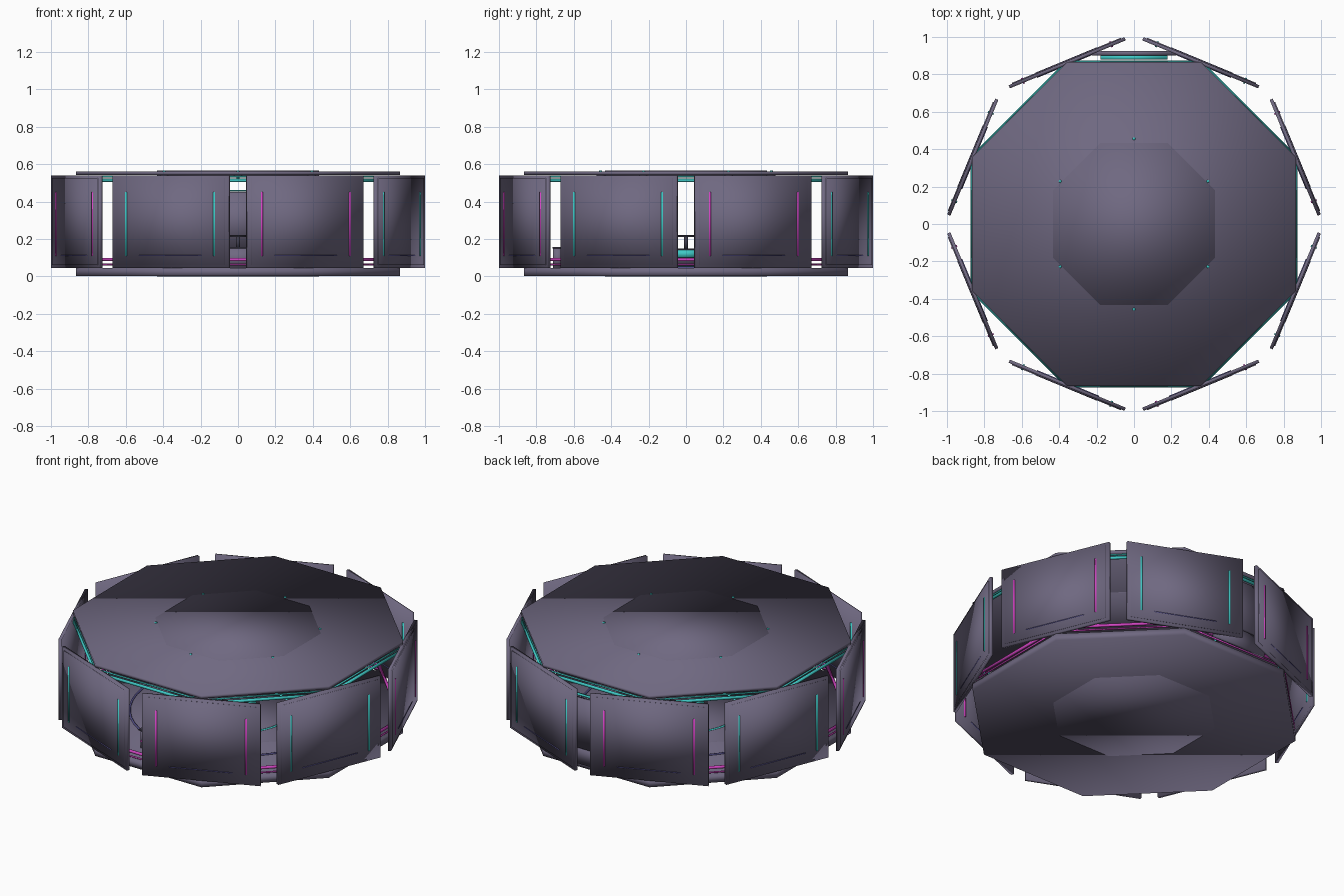
import bpy, math
from mathutils import Matrix, Vector

if "Cube" in bpy.data.objects:
    bpy.data.objects.remove(bpy.data.objects["Cube"])


def material(name, rgb):
    m = bpy.data.materials.new(name)
    m.use_nodes = True
    m.diffuse_color = (*rgb, 1)
    m.node_tree.nodes["Principled BSDF"].inputs["Base Color"].default_value = (*rgb, 1)
    return m


HULL = material("grey violet hull", (0.16, 0.14, 0.22))
DARK = material("dark metal", (0.05, 0.045, 0.07))
TEAL = material("teal glow", (0.05, 0.58, 0.56))
PINK = material("magenta glow", (0.65, 0.06, 0.55))
BLUE = material("dim blue trim", (0.09, 0.08, 0.25))
OCT = math.pi / 8
CORNER = 1 / math.cos(OCT)


def finish(name, mat, smooth=True):
    o = bpy.context.object
    o.name = name
    o.data.materials.append(mat)
    if smooth:
        bpy.ops.object.shade_smooth()
    return o


def box(name, mat, low, high, angle=0.0, smooth=True):
    """Box from local corners, x pointing outward, turned about the centre."""
    low, high = Vector(low), Vector(high)
    bpy.ops.mesh.primitive_cube_add(size=1)
    o = finish(name, mat, smooth)
    size = high - low
    o.data.transform(Matrix.Translation((low + high) / 2) @ Matrix.Diagonal((*size, 1)))
    o.rotation_euler.z = angle
    return o


def disc(name, mat, radius, z0, z1, sides=32, x=0, y=0, turn=0.0):
    bpy.ops.mesh.primitive_cylinder_add(vertices=sides, radius=radius, depth=z1 - z0,
                                        location=(x, y, (z0 + z1) / 2))
    o = finish(name, mat)
    o.data.transform(Matrix.Rotation(turn, 4, "Z"))
    return o


def ring(name, mat, radius, thick, z):
    bpy.ops.mesh.primitive_torus_add(major_radius=radius, minor_radius=thick, major_segments=48,
                                     minor_segments=8, location=(0, 0, z))
    return finish(name, mat)


def tube(name, mat, apothem, z, radius, half, angle):
    """Straight light tube lying along one side of the octagon."""
    bpy.ops.mesh.primitive_cylinder_add(vertices=10, radius=radius, depth=2 * half)
    o = finish(name, mat)
    o.data.transform(Matrix.Translation((apothem, 0, z)) @ Matrix.Rotation(math.pi / 2, 4, "X"))
    o.rotation_euler.z = angle


# Octagonal floor and ceiling with their centre plates
disc("floor", HULL, 0.865 * CORNER, 0.002, 0.045, 8, turn=OCT)
disc("floor_centre_plate", HULL, 0.433 * CORNER, 0, 0.05, 8, turn=OCT)
disc("ceiling", HULL, 0.865 * CORNER, 0.543, 0.562, 8, turn=OCT)
disc("ceiling_centre_plate", HULL, 0.433 * CORNER, 0.538, 0.565, 8, turn=OCT)

# Eight wall panels set across the corners, with alternating light strips
for i in range(8):
    a = OCT + i * math.pi / 4
    glow = TEAL if i % 2 else PINK
    box("wall_panel", HULL, (0.924, -0.335, 0.045), (0.942, 0.335, 0.54), a)
    box("wall_facing", HULL, (0.938, -0.315, 0.06), (0.947, 0.315, 0.525), a)
    for s in (-0.255, 0.255):
        box("wall_light", glow, (0.918, s - 0.005, 0.11), (0.951, s + 0.005, 0.45), a)
    box("wall_trim", BLUE, (0.92, -0.18, 0.11), (0.949, 0.18, 0.115), a)

# Light tubes along the edges of the floor and ceiling
for i in range(8):
    a = i * math.pi / 4
    tube("ceiling_light", TEAL, 0.866, 0.513, 0.009, 0.36, a)
    tube("ceiling_light_upper", TEAL, 0.863, 0.533, 0.005, 0.36, a)
    tube("floor_light", PINK, 0.855, 0.09, 0.009, 0.35, a)
    tube("floor_light_lower", PINK, 0.86, 0.063, 0.005, 0.35, a)

# Small ceiling lamps
for i in range(6):
    a = math.pi / 6 + i * math.pi / 3
    x, y = 0.456 * math.cos(a), 0.456 * math.sin(a)
    disc("lamp", TEAL, 0.008, 0.52, 0.565, 8, x, y)
    disc("lamp_rim", DARK, 0.022, 0.53, 0.544, 12, x, y)

# Wide screen at the back
BACK = math.pi / 2
box("screen", HULL, (0.9, -0.225, 0.15), (0.925, 0.225, 0.45), BACK)
box("screen_base", HULL, (0.89, -0.18, 0.045), (0.91, 0.18, 0.15), BACK)
for z in (0.14, 0.455):
    box("screen_light", TEAL, (0.88, -0.18, z), (0.9, 0.18, z + 0.008), BACK)

# Low console at the front
FRONT = -math.pi / 2
box("console", HULL, (0.66, -0.16, 0.045), (0.71, 0.16, 0.15), FRONT)
box("console_top", DARK, (0.65, -0.17, 0.15), (0.715, 0.17, 0.158), FRONT, False)
box("console_light", PINK, (0.71, -0.16, 0.085), (0.715, 0.16, 0.093), FRONT)

# Central table with glowing rings
disc("table_base", DARK, 0.12, 0.045, 0.1)
disc("table_glow", TEAL, 0.1, 0.1, 0.14)
disc("table_collar", DARK, 0.11, 0.14, 0.15)
disc("table_stem", DARK, 0.012, 0.15, 0.21, 12)
ring("table_hoop", DARK, 0.045, 0.005, 0.215)
ring("floor_ring_inner", TEAL, 0.3, 0.006, 0.05)
ring("floor_ring_outer", BLUE, 0.6, 0.006, 0.047)
